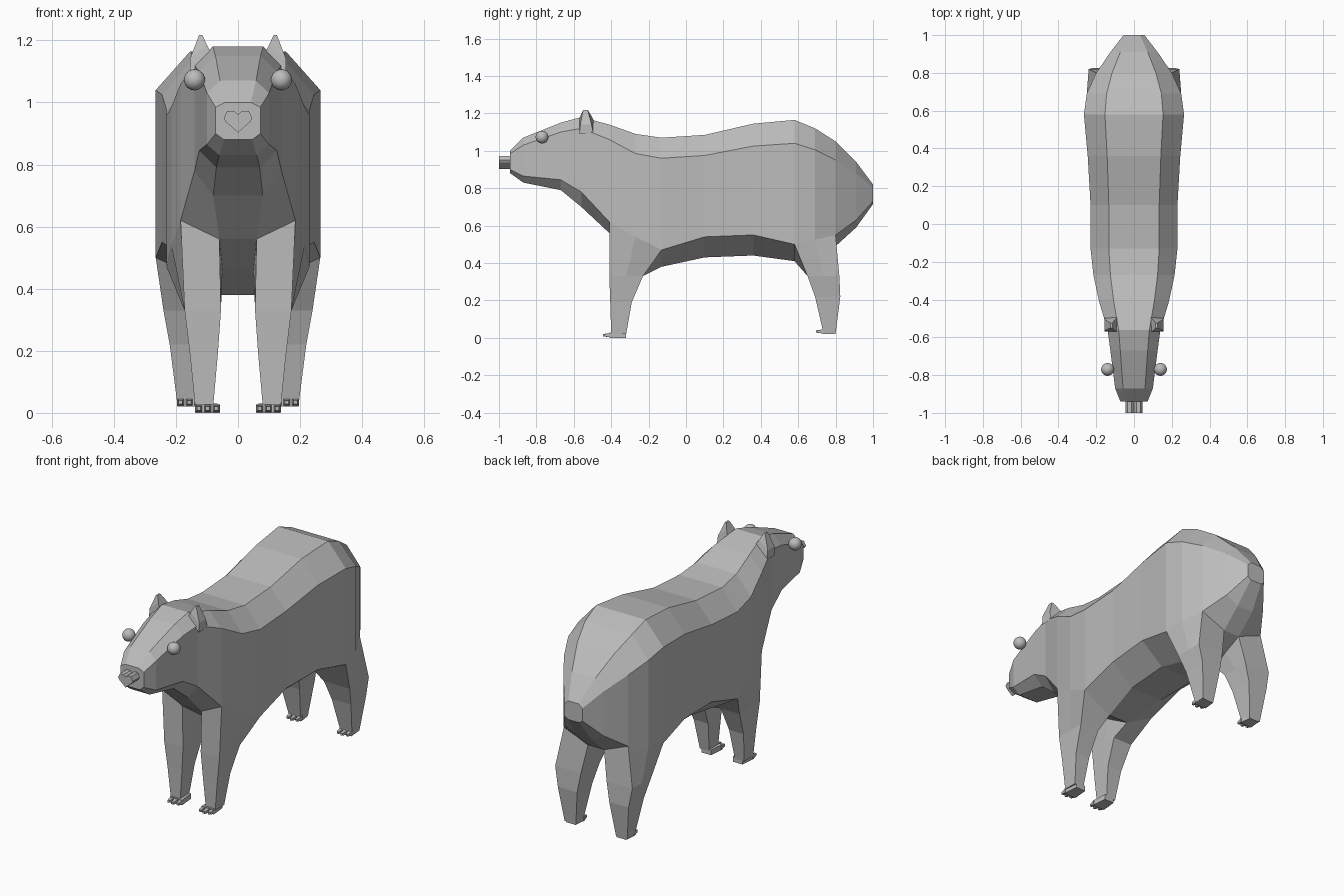
import bpy
import bmesh
from math import radians
from mathutils import Matrix, Vector

default_cube = bpy.data.objects.get("Cube")
if default_cube:
    bpy.data.objects.remove(default_cube, do_unlink=True)

# One plain grey for the whole animal
GREY = (0.5, 0.5, 0.5, 1)
grey_material = bpy.data.materials.new("plain grey")
grey_material.use_nodes = True
grey_material.diffuse_color = GREY
grey_material.node_tree.nodes["Principled BSDF"].inputs["Base Color"].default_value = GREY


def finish_object(name, bm, mirrored=True, smooth=False):
    """Turn a bmesh into a named object, mirrored left to right."""
    bmesh.ops.recalc_face_normals(bm, faces=bm.faces)
    mesh = bpy.data.meshes.new(name)
    bm.to_mesh(mesh)
    bm.free()
    mesh.materials.append(grey_material)
    for polygon in mesh.polygons:
        polygon.use_smooth = smooth
    new_object = bpy.data.objects.new(name, mesh)
    bpy.context.collection.objects.link(new_object)
    if mirrored:
        modifier = new_object.modifiers.new("mirror", 'MIRROR')
        modifier.use_axis[0] = True
        modifier.use_clip = True
    return new_object


def bridge_rings(bm, first_ring, second_ring):
    """Join two closed rings of equal length with quads."""
    count = len(first_ring)
    for i in range(count):
        j = (i + 1) % count
        bm.faces.new((first_ring[i], first_ring[j], second_ring[j], second_ring[i]))


def add_loft(bm, rings):
    """Skin a closed solid through rings of points."""
    vertex_rings = [[bm.verts.new(point) for point in ring] for ring in rings]
    for first_ring, second_ring in zip(vertex_rings, vertex_rings[1:]):
        bridge_rings(bm, first_ring, second_ring)
    bm.faces.new(vertex_rings[0])
    bm.faces.new(vertex_rings[-1])


# Body sections: y, back z, shoulder z, flank z, belly z, half width, belly half width
SECTIONS = [
    (-.94, 1.0, .985, .9, .88, .072, .045),
    (-.87, 1.07, 1.03, .865, .83, .1, .06),
    (-.67, 1.15, 1.1, .845, .79, .125, .07),
    (-.56, 1.18, 1.12, .78, .7, .14, .08),
    (-.41, 1.14, 1.06, .62, .56, .185, .06),
    (-.27, 1.09, .985, .54, .46, .215, .05),
    (-.13, 1.07, .96, .47, .38, .23, .06),
    (.1, 1.085, .975, .54, .43, .23, .1),
    (.36, 1.145, 1.025, .55, .44, .245, .11),
    (.58, 1.165, 1.04, .5, .41, .265, .07),
    (.69, 1.12, 1.005, .525, .44, .25, .05),
    (.8, 1.05, .95, .55, .49, .2, .05),
    (.91, .94, .88, .63, .59, .125, .05),
    (1, .82, .8, .73, .715, .055, .035),
]
# Legs: first body section, then rings of z, inner x, outer x, front y, back y
FRONT_LEG = (4, [(.33, .055, .172, -.41, -.23),
                 (.19, .065, .155, -.405, -.29),
                 (.02, .08, .138, -.4, -.32)])
REAR_LEG = (9, [(.33, .08, .24, .65, .82),
                (.22, .1, .22, .69, .825),
                (.025, .125, .195, .735, .8)])
FLANK, BELLY = 3, 4
LEG_SECTIONS = [leg[0] + step for leg in (FRONT_LEG, REAR_LEG) for step in range(2)]

# Body with the legs grown out of the lower flank, as one half shell
bm = bmesh.new()
rows = []
for y, back, shoulder, flank, belly, width, belly_width in SECTIONS:
    profile = [(0, back), (width * .58, back), (width, shoulder),
               (width, flank), (belly_width, belly), (0, belly)]
    rows.append([bm.verts.new((x, y, z)) for x, z in profile])

for index, (row, following) in enumerate(zip(rows, rows[1:])):
    for side in range(len(row) - 1):
        if side == FLANK and index in LEG_SECTIONS:
            continue
        bm.faces.new((row[side], row[side + 1], following[side + 1], following[side]))
bm.faces.new(rows[0])
bm.faces.new(rows[-1])

for start, rings in (FRONT_LEG, REAR_LEG):
    socket = rows[start:start + 3]
    previous = [row[FLANK] for row in socket] + [row[BELLY] for row in reversed(socket)]
    for z, inner, outer, front, back in rings:
        middle = (front + back) / 2
        outline = [(outer, front), (outer, middle), (outer, back),
                   (inner, back), (inner, middle), (inner, front)]
        ring = [bm.verts.new((x, y, z)) for x, y in outline]
        bridge_rings(bm, previous, ring)
        previous = ring
    bm.faces.new(previous)
finish_object("body_and_legs", bm)


# Feet with three pointed toes each
def add_foot(name, x, front, back, ground):
    bm = bmesh.new()
    rings = []
    for y, half_width, height in ((back, .03, .03), (front, .038, .028)):
        rings.append([(x + sx * half_width, y, ground + sz * height)
                      for sx, sz in ((-1, 0), (1, 0), (1, 1), (-1, 1))])
    add_loft(bm, rings)
    for step in (-1, 0, 1):
        toe_rings = []
        toe_length = .035 if step == 0 else .028
        for y, size in ((front + .01, .012), (front - toe_length, .006)):
            centre = x + step * .028
            toe_rings.append([(centre + sx * size, y, ground + .014 + sz * size)
                              for sx, sz in ((-1, -1), (1, -1), (1, 1), (-1, 1))])
        add_loft(bm, toe_rings)
    finish_object(name, bm)


add_foot("front_feet", .098, -.41, -.32, 0)
add_foot("rear_feet", .157, .73, .8, .02)

# Ears: short tapered wedges
bm = bmesh.new()
ear_outline = [(.09, 1.165), (.155, 1.09)]
ear_base = [(x, y, z) for y, pair in ((-.57, ear_outline), (-.495, ear_outline[::-1]))
            for x, z in pair]
ear_middle = [(.1, -.565, 1.185), (.155, -.565, 1.14),
              (.155, -.505, 1.14), (.1, -.505, 1.185)]
ear_tip = [(.115, -.55, 1.218), (.125, -.55, 1.218),
           (.125, -.525, 1.218), (.115, -.525, 1.218)]
add_loft(bm, [ear_base, ear_middle, ear_tip])
finish_object("ears", bm)

# Eyes: round beads on the sides of the head
bm = bmesh.new()
bmesh.ops.create_uvsphere(bm, u_segments=24, v_segments=12, radius=.034,
                          matrix=Matrix.Translation(Vector((.14, -.77, 1.073))))
finish_object("eyes", bm, smooth=True)

# Nose: a heart-shaped peg
bm = bmesh.new()
half_heart = [(.012, .973), (.034, .973), (.046, .95), (.04, .938)]
heart = ([(0, .96)] + half_heart + [(0, .903)]
         + [(-x, z) for x, z in reversed(half_heart)])
add_loft(bm, [[(x, y, z) for x, z in heart] for y in (-1, -.93)])
finish_object("nose", bm, mirrored=False)
